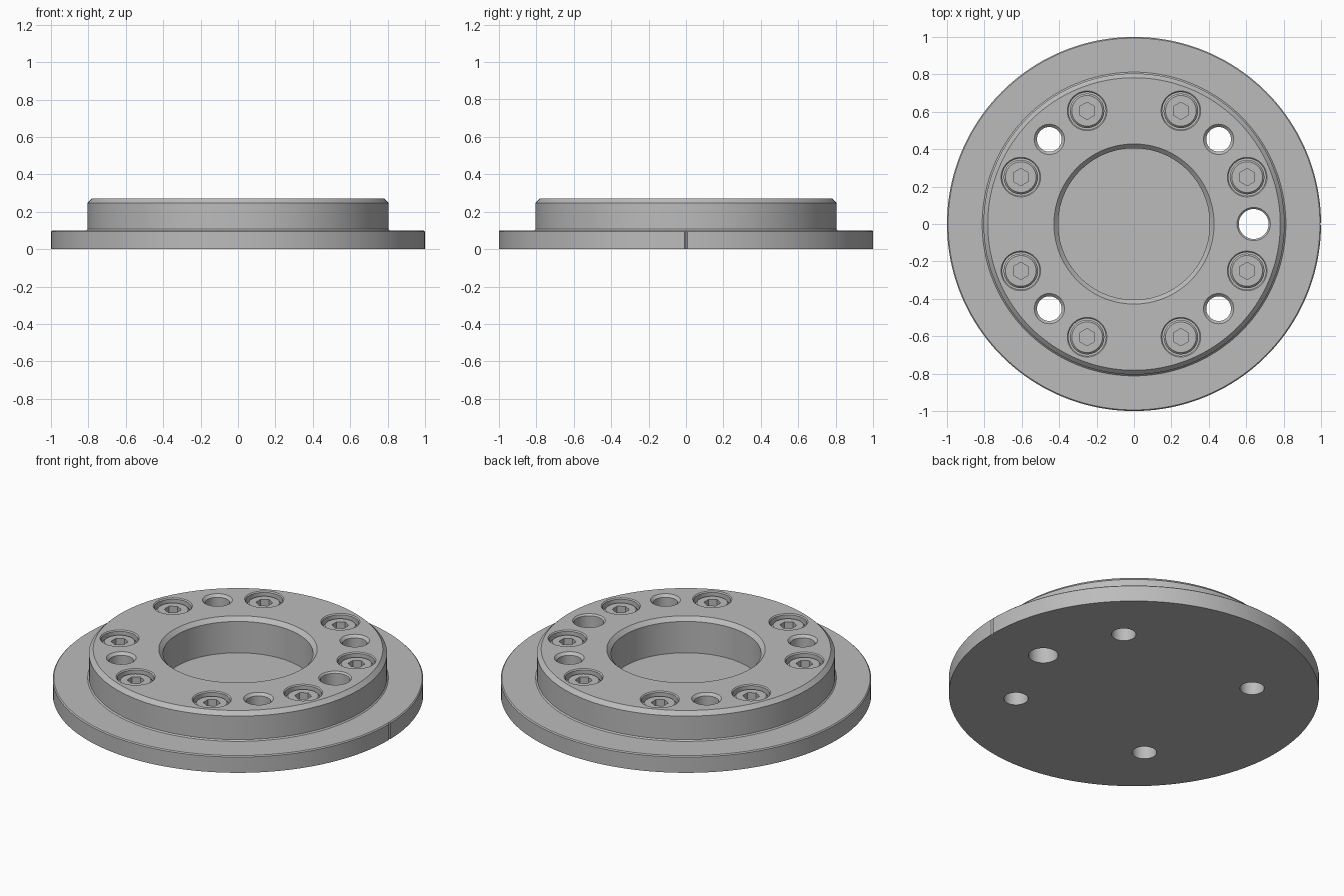
import bpy, bmesh, math

if "Cube" in bpy.data.objects:
    bpy.data.objects.remove(bpy.data.objects["Cube"], do_unlink=True)

steel = bpy.data.materials.new("brushed_grey")
steel.use_nodes = True
GREY = (0.5, 0.5, 0.5, 1)
steel.diffuse_color = GREY
steel.node_tree.nodes["Principled BSDF"].inputs["Base Color"].default_value = GREY


def lathe(name, profile, sides, loc=(0, 0, 0), turn=0.0):
    """Closed solid of revolution; the profile runs from axis to axis, bottom first."""
    bm = bmesh.new()
    rings = []
    for r, z in profile:
        if r == 0:
            rings.append([bm.verts.new((0, 0, z))] * sides)
        else:
            angles = [turn + math.tau * i / sides for i in range(sides)]
            rings.append([bm.verts.new((r * math.cos(a), r * math.sin(a), z)) for a in angles])
    # Flat discs at both ends, quads between
    for low, high in zip(rings, rings[1:]):
        if low[0] == low[1]:
            bm.faces.new(high[::-1])
        elif high[0] == high[1]:
            bm.faces.new(low)
        else:
            for i in range(sides):
                j = (i + 1) % sides
                bm.faces.new((low[i], low[j], high[j], high[i]))
    for v in [v for v in bm.verts if not v.link_faces]:
        bm.verts.remove(v)
    bmesh.ops.recalc_face_normals(bm, faces=bm.faces)
    mesh = bpy.data.meshes.new(name)
    bm.to_mesh(mesh)
    bm.free()
    mesh.materials.append(steel)
    ob = bpy.data.objects.new(name, mesh)
    ob.location = loc
    bpy.context.collection.objects.link(ob)
    return ob


def activate(ob):
    bpy.ops.object.select_all(action='DESELECT')
    ob.select_set(True)
    bpy.context.view_layer.objects.active = ob


def cut(target, cutters):
    for cutter in cutters:
        cutter.hide_render = True
        mod = target.modifiers.new("cut", 'BOOLEAN')
        mod.operation, mod.solver, mod.object = 'DIFFERENCE', 'EXACT', cutter
        activate(target)
        bpy.ops.object.modifier_apply(modifier=mod.name)
        bpy.data.objects.remove(cutter, do_unlink=True)


def smooth(ob):
    activate(ob)
    bpy.ops.object.shade_smooth_by_angle(angle=math.radians(25))


def polar(radius, degrees, z=0):
    a = math.radians(degrees)
    return (radius * math.cos(a), radius * math.sin(a), z)


TOP = 0.27
FLOOR = 0.06
BOLT_CIRCLE = 0.655
BOLT_ANGLES = [22.5 + 45 * k for k in range(8)]

# Flange with raised boss and chamfered blind bore
hub = lathe("flanged_hub", [
    (0, 0), (1, 0), (1, 0.094), (0.994, 0.1),
    (0.812, 0.1), (0.805, 0.107), (0.805, 0.247), (0.782, TOP),
    (0.428, TOP), (0.405, 0.247), (0.405, FLOOR), (0, FLOOR)], 160)


def through_hole(radius, lip, loc):
    depth = lip - radius
    return lathe("hole_cutter", [
        (0, -0.05), (radius, -0.05), (radius, TOP - depth),
        (lip, TOP), (lip, TOP + 0.05), (0, TOP + 0.05)], 40, loc)


# Four small through holes, one larger locating hole
cutters = [through_hole(0.066, 0.081, polar(0.64, 45 + 90 * k)) for k in range(4)]
cutters.append(through_hole(0.08, 0.089, polar(0.64, 0)))
# Counterbores for the bolts
cutters += [lathe("counterbore_cutter", [
    (0, 0.13), (0.1, 0.13), (0.1, TOP - 0.006), (0.106, TOP),
    (0.106, TOP + 0.05), (0, TOP + 0.05)], 40, polar(BOLT_CIRCLE, a)) for a in BOLT_ANGLES]
# Small index notch in the flange rim
cutters.append(lathe("notch_cutter", [
    (0, -0.05), (0.008, -0.05), (0.008, 0.15), (0, 0.15)], 4, (1, 0, 0)))
cut(hub, cutters)
smooth(hub)

# Socket head bolts sharing one mesh
HEAD = 0.25
bolt = lathe("socket_bolt_1", [
    (0, 0.12), (0.092, 0.12), (0.092, HEAD - 0.01), (0.082, HEAD), (0, HEAD)], 40)
cut(bolt, [lathe("hex_cutter", [
    (0, HEAD - 0.06), (0.046, HEAD - 0.06), (0.046, HEAD + 0.05), (0, HEAD + 0.05)],
    6, turn=math.pi / 2)])
smooth(bolt)
bolt.location = polar(BOLT_CIRCLE, BOLT_ANGLES[0])
for n, a in enumerate(BOLT_ANGLES[1:], 2):
    copy = bpy.data.objects.new(f"socket_bolt_{n}", bolt.data)
    copy.location = polar(BOLT_CIRCLE, a)
    bpy.context.collection.objects.link(copy)
